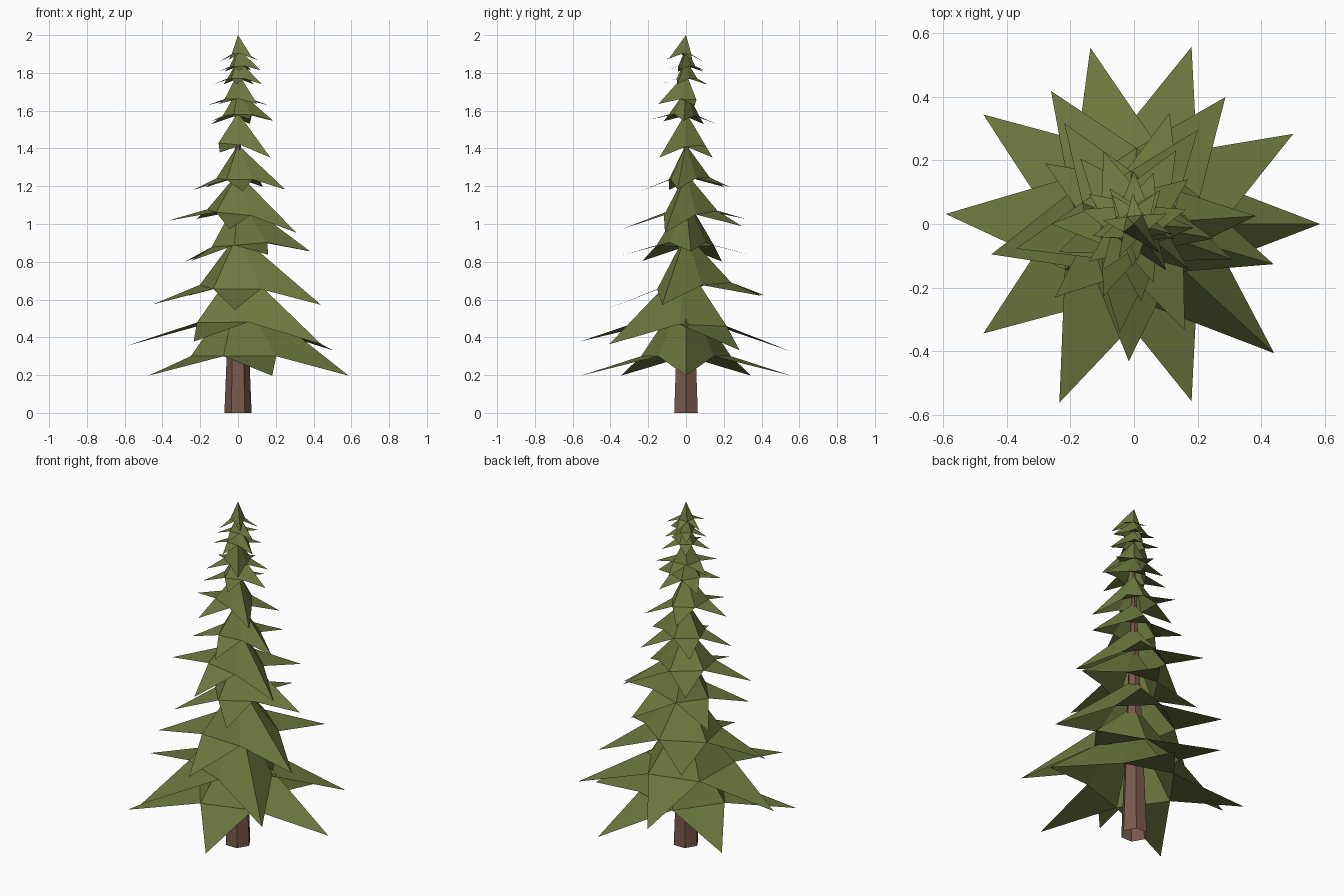
import bpy, math
from mathutils import Vector

if "Cube" in bpy.data.objects:
    bpy.data.objects.remove(bpy.data.objects["Cube"])


def material(name, colour):
    m = bpy.data.materials.new(name)
    m.diffuse_color = (*colour, 1)
    m.use_nodes = True
    m.node_tree.nodes["Principled BSDF"].inputs["Base Color"].default_value = m.diffuse_color
    return m


def make_object(name, verts, faces, mat):
    me = bpy.data.meshes.new(name)
    me.from_pydata(verts, [], faces)
    me.materials.append(mat)
    ob = bpy.data.objects.new(name, me)
    bpy.context.collection.objects.link(ob)
    return ob


green = material("needle_green", (0.153, 0.188, 0.050))
brown = material("bark_brown", (0.19, 0.10, 0.07))


# One branch layer: open five-sided cone with a flat spike on every rim edge;
# the first spike is instead folded along a ridge running from apex to tip
def branch_layer(name, tip_z, tip_r, ring_z, ring_r, apex_z, turn, slope_x, slope_y):
    tilt = Vector((0, 0, 1)).rotation_difference(Vector((-slope_x, -slope_y, 1)))

    def point(radius, degrees, z):
        a = math.radians(degrees)
        p = Vector((radius * math.cos(a), radius * math.sin(a), z - apex_z))
        return tilt @ p + Vector((0, 0, apex_z))

    verts = [point(0, 0, apex_z)]
    verts += [point(ring_r, turn - 36 + 72 * i, ring_z) for i in range(5)]
    verts += [point(tip_r, turn + 72 * i, tip_z) for i in range(5)]
    faces = []
    for i in range(5):
        a, b, tip = 1 + i, 1 + (i + 1) % 5, 6 + i
        if i == 0:
            faces += [(0, a, tip), (0, tip, b)]
        else:
            faces += [(0, a, b), (a, tip, b)]
    make_object(name, verts, faces, green)


# tip height, tip radius, rim height, rim radius, apex, turn, tilt in x and y
layers = [
    (0.197, 0.586, 0.30, 0.25, 0.66, 0, 0, 0),
    (0.35, 0.59, 0.47, 0.25, 0.79, -41, -0.01, -0.045),
    (0.585, 0.467, 0.67, 0.215, 0.95, -20, 0, 0.09),
    (0.825, 0.36, 0.89, 0.16, 1.14, 4, 0.08, 0),
    (0.99, 0.36, 1.06, 0.155, 1.27, -21, -0.09, 0.06),
    (1.185, 0.257, 1.24, 0.118, 1.42, -13, 0, 0.05),
    (1.37, 0.24, 1.42, 0.107, 1.59, -36, -0.10, 0),
    (1.54, 0.182, 1.575, 0.085, 1.71, 0, 0.03, -0.07),
    (1.63, 0.172, 1.66, 0.075, 1.80, -54, 0, -0.04),
    (1.74, 0.135, 1.77, 0.06, 1.87, -20, 0, 0),
    (1.81, 0.118, 1.835, 0.05, 1.93, -15, 0.04, 0),
    (1.865, 0.108, 1.90, 0.042, 2.00, -48, 0.05, -0.08),
]
for n, layer in enumerate(layers, 1):
    branch_layer(f"branch_layer_{n}", *layer)

# Trunk: tapered six-sided open column
levels = [(0, 0.072), (1.65, 0.006)]
verts = [(r * math.cos(math.radians(60 * i)), r * math.sin(math.radians(60 * i)), z)
         for z, r in levels for i in range(6)]
faces = [(i, (i + 1) % 6, 6 + (i + 1) % 6, 6 + i) for i in range(6)]
make_object("trunk", verts, faces, brown)
